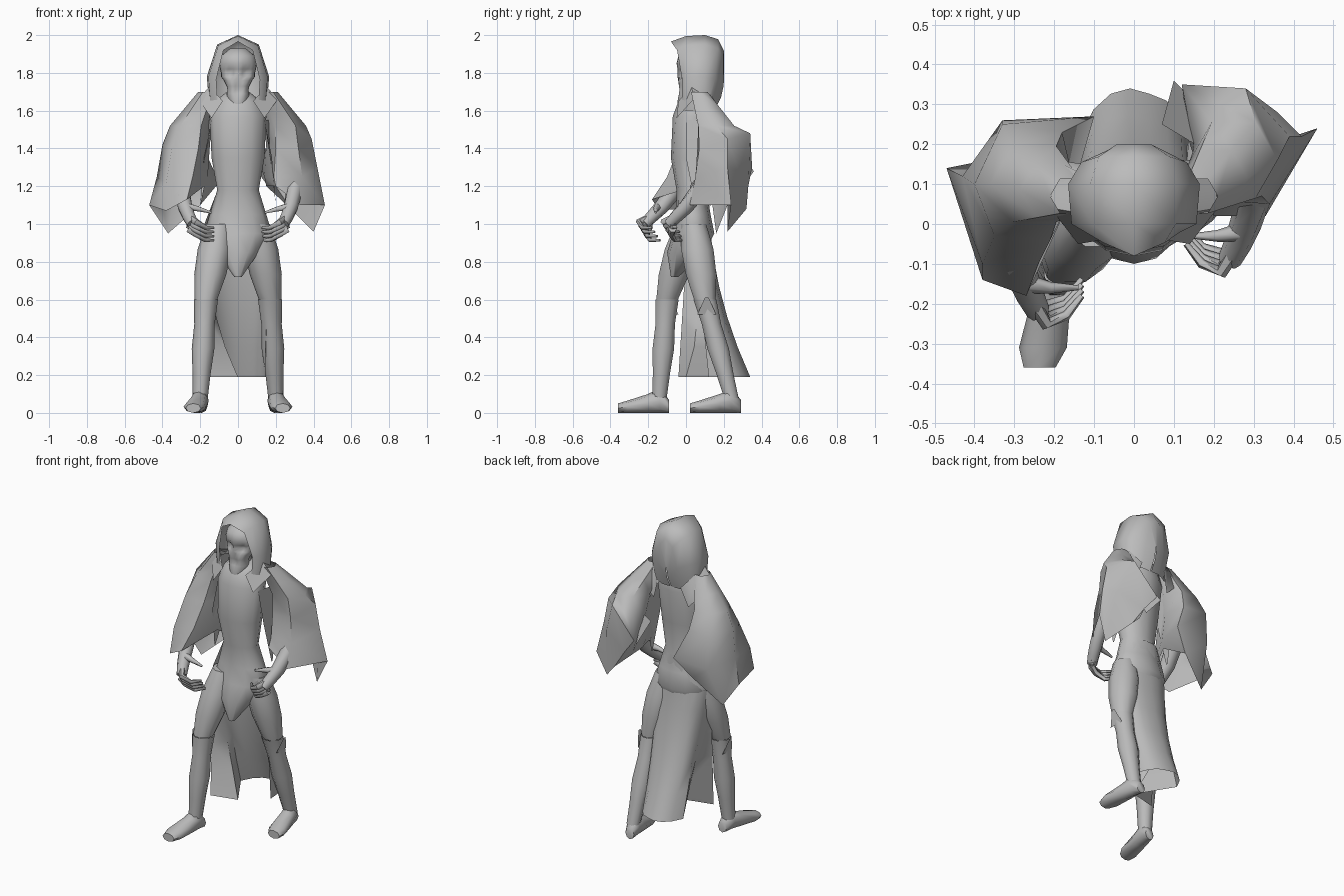
import bpy, bmesh
from math import sin, cos, pi, radians
from mathutils import Vector

default_cube = bpy.data.objects.get("Cube")
if default_cube:
    bpy.data.objects.remove(default_cube, do_unlink=True)

shade = (0.5, 0.5, 0.5, 1)
grey = bpy.data.materials.new("plain grey")
grey.use_nodes = True
grey.diffuse_color = shade
grey.node_tree.nodes["Principled BSDF"].inputs["Base Color"].default_value = shade


def loft(name, rings, closed=True, caps=True):
    """Skin a list of equal-length point rings."""
    bm = bmesh.new()
    rows = [[bm.verts.new(point) for point in ring] for ring in rings]
    count = len(rows[0])
    for lower, upper in zip(rows, rows[1:]):
        for i in range(count if closed else count - 1):
            j = (i + 1) % count
            bm.faces.new((lower[i], lower[j], upper[j], upper[i]))
    if closed and caps:
        bm.faces.new(rows[0])
        bm.faces.new(rows[-1])
    bmesh.ops.remove_doubles(bm, verts=bm.verts, dist=0.001)
    bmesh.ops.recalc_face_normals(bm, faces=bm.faces)
    mesh = bpy.data.meshes.new(name)
    bm.to_mesh(mesh)
    bm.free()
    mesh.materials.append(grey)
    mesh.shade_smooth()
    mesh.set_sharp_from_angle(angle=radians(60))
    part = bpy.data.objects.new(name, mesh)
    bpy.context.collection.objects.link(part)
    return part


def oval(center, wide, deep, count=10):
    """Horizontal elliptical ring."""
    angles = [2 * pi * i / count for i in range(count)]
    return [Vector(center) + Vector((wide * cos(a), deep * sin(a), 0)) for a in angles]


def limb(start, end, radii):
    """Horizontal rings spaced evenly from start to end."""
    start, end = Vector(start), Vector(end)
    last = len(radii) - 1
    return [oval(start.lerp(end, i / last), radius, radius) for i, radius in enumerate(radii)]


def tube(name, points, thick, thin, count=6):
    """Tapering tube through the points."""
    points = [Vector(point) for point in points]
    last = len(points) - 1
    rings = []
    for i, point in enumerate(points):
        along = points[min(i + 1, last)] - points[max(i - 1, 0)]
        across = along.cross(Vector((0, 0, 1))).normalized()
        over = along.cross(across).normalized()
        radius = thick + (thin - thick) * i / last
        angles = [2 * pi * k / count for k in range(count)]
        rings.append([point + radius * (across * cos(a) + over * sin(a)) for a in angles])
    return loft(name, rings)


def mirrored(points, sign):
    return [(sign * x, y, z) for x, y, z in points]


# Torso, ending in a pointed loin panel
loft("torso", [oval((0, y, z), wide, deep, 12) for z, y, wide, deep in (
    (1.7, .06, .06, .06), (1.65, .05, .12, .09), (1.57, .04, .15, .11), (1.35, .02, .14, .1),
    (1.18, .03, .11, .08), (1.05, .04, .15, .09), (.95, .04, .18, .11), (.85, 0, .11, .1),
    (.72, -.06, .02, .02))])

# Long robe skirt, open at the front, with a deep pleat on the right side
skirt = []
columns = 10
for level in range(7):
    drop = level / 6
    width = .11 if level == 0 else .175 - .02 * drop
    back = .12 + .22 * drop ** 2
    ring = []
    for i in range(columns + 1):
        turn = pi * (i / columns - .5)
        front = .02 + (.1 if i > 6 else -.06) * drop
        point = Vector((width * sin(turn) - .01, front + (back - front) * cos(turn) ** .7, 1.15 - .96 * drop))
        if i == 1:
            point = point.lerp(Vector((0, 0, point.z)), drop ** 3)
        ring.append(point)
    skirt.append(ring)
loft("robe_skirt", skirt, closed=False)

# Legs, boots and feet; the right leg steps forward
for side, sign, hip_y, knee_y, ankle_y in (("left", 1, .04, .1, .24), ("right", -1, .01, -.1, -.14)):
    hip = (sign * .1, hip_y, 1)
    knee = (sign * .17, knee_y, .6)
    ankle = (sign * .2, ankle_y, .08)
    loft(side + "_thigh", limb(hip, knee, (.07, .09, .085, .06)))
    loft(side + "_boot", limb(knee, ankle, (.064, .054, .06, .048, .04)), caps=False)
    # pointed outer boot flap
    loft(side + "_boot_flap", [
        mirrored([(.25, knee_y, .61), (.25, knee_y + .02, .61)], sign),
        mirrored([(.225, knee_y - .04, .52), (.225, knee_y + .06, .52)], sign)], closed=False)
    # foot tapering from heel and instep to toe
    foot = []
    for reach, wide, tall in ((-.05, .03, .07), (0, .045, .13), (.06, .05, .1), (.17, .06, .065), (.22, .04, .05)):
        angles = [k * pi / 4 for k in range(8)]
        foot.append([(sign * (.2 + reach / 6) + wide * cos(a), ankle_y - reach,
                      tall * (1 + sin(a)) / 2) for a in angles])
    loft(side + "_foot", foot)

# Skull, with the eyes, nose and mouth pressed in
face = -.045
skull = loft("skull", [
    oval((0, .05 if z > 1.8 else face + radius, z), radius, radius, 24) for z, radius in (
        (1.63, .035), (1.65, .055), (1.69, .06), (1.71, .055), (1.73, .06), (1.76, .075),
        (1.78, .09), (1.8, .09), (1.82, .095), (1.85, .1), (1.89, .09), (1.93, .04))])
for x, z, size, depth in ((-.04, 1.8, .03, .03), (.04, 1.8, .03, .03), (0, 1.76, .02, .02), (0, 1.71, .03, .02)):
    for vert in skull.data.vertices:
        distance = Vector((vert.co.x - x, vert.co.z - z)).length
        if vert.co.y < .02 and distance < size:
            vert.co.y += depth * (1 - (distance / size) ** 2)
tube("neck", [(0, .06, 1.58), (0, .05, 1.72)], .06, .05, 8)

# Hood built from scaled arches running front to back; only its peak juts forward
base = 1.6
half_arch = ((.15, base), (.165, 1.78), (.11, 1.95), (0, 2))
hood = []
for y, scale in ((-.02, .7), (0, .95), (.1, 1), (.17, .8), (.2, .4), (.2, .02)):
    half = []
    for x, z in half_arch:
        rise = (z - base) / .4
        jut = .06 * rise ** 6 if y < 0 else 0
        tuck = .05 * (1 - rise) ** 2 if y > .1 else 0
        half.append((x * scale, y - jut - tuck, base + (z - base) * scale ** .25))
    hood.append(half + mirrored(half[-2::-1], -1))
loft("hood", hood, closed=False)

# Shoulder drape, torn side strip, forearm and clawed hand on each side
for side, sign, forward in (("left", 1, 0), ("right", -1, .13)):
    loft(side + "_collar", [
        mirrored([(.08, -.04, 1.65), (.15, .03, 1.73), (.14, .13, 1.69), (.08, .17, 1.62)], sign),
        mirrored([(.14, -.05, 1.56), (.21, .04, 1.66), (.2, .16, 1.58), (.12, .15, 1.5)], sign)],
        closed=False)
    loft(side + "_side_strip", [
        mirrored([(.14, 0, 1.55), (.17, .14, 1.55)], sign),
        mirrored([(.18, 0, 1.35), (.17, .15, 1.35)], sign),
        mirrored([(.2, .05, 1.1), (.2, .06, 1.1)], sign)], closed=False)

    def reach(*points):
        return [(sign * x, y - forward, z) for x, y, z in points]

    tube(side + "_forearm", reach((.29, .16, 1.3), (.3, .07, 1.18), (.28, 0, 1.09),
                                  (.26, -.05, 1.04), (.24, -.09, 1)), .05, .03, 8)
    tube(side + "_thumb", reach((.27, -.02, 1.09), (.21, -.03, 1.08), (.14, -.03, 1.06)), .024, .006)
    for finger in range(4):
        z = 1.04 - finger * .022
        y = finger * .014
        tube(f"{side}_finger_{finger + 1}", reach(
            (.26, -.05 - y / 2, z), (.22, -.12 + y, z - .03),
            (.17, -.1 + y, z - .06), (.13, -.05 + y, z - .06)), .022, .007)

# Wide trumpet sleeves; elbow and cuff points run outer, back, inner, front
sleeves = {
    "left": [
        [(.39, .22, 1.45), (.28, .34, 1.48), (.12, .35, 1.3), (.15, .19, 1.4), (.2, .06, 1.4), (.32, .07, 1.4)],
        [(.42, .22, 1.3), (.36, .28, 1.28), (.2, .33, 1.2), (.14, .2, 1.25), (.19, .06, 1.25), (.34, .05, 1.25)],
        [(.46, .24, 1.1), (.4, .22, .96), (.28, .32, 1.08), (.15, .23, 1.2), (.2, .02, 1.2), (.33, .02, 1.1)]],
    "right": [
        [(.4, .1, 1.42), (.33, .25, 1.4), (.18, .23, 1.4), (.15, .1, 1.4), (.21, -.04, 1.4), (.35, -.03, 1.4)],
        [(.43, .12, 1.25), (.33, .26, 1.2), (.1, .27, 1.22), (.16, .06, 1.25), (.24, -.1, 1.25), (.38, -.1, 1.22)],
        [(.47, .14, 1.1), (.37, .16, .95), (.2, .22, 1.1), (.18, .05, 1.2), (.27, -.18, 1.13), (.38, -.14, 1.07)]],
}
for side, sign, back in (("left", 1, .09), ("right", -1, .03)):
    rings = []
    for t in (0, .5, 1):
        radius = .05 + .06 * t
        rings.append(mirrored(oval((.16 + .09 * t, .07 + back * t, 1.7 - .18 * t), radius, radius, 6), sign))
    loft(side + "_sleeve", rings + [mirrored(ring, sign) for ring in sleeves[side]], caps=False)

# Loose cloth corner on the inner back of the left sleeve
loft("left_sleeve_flap", [
    [(.1, .36, 1.28), (.16, .3, 1.2)], [(.07, .25, 1.4), (.17, .19, 1.4)]], closed=False)
